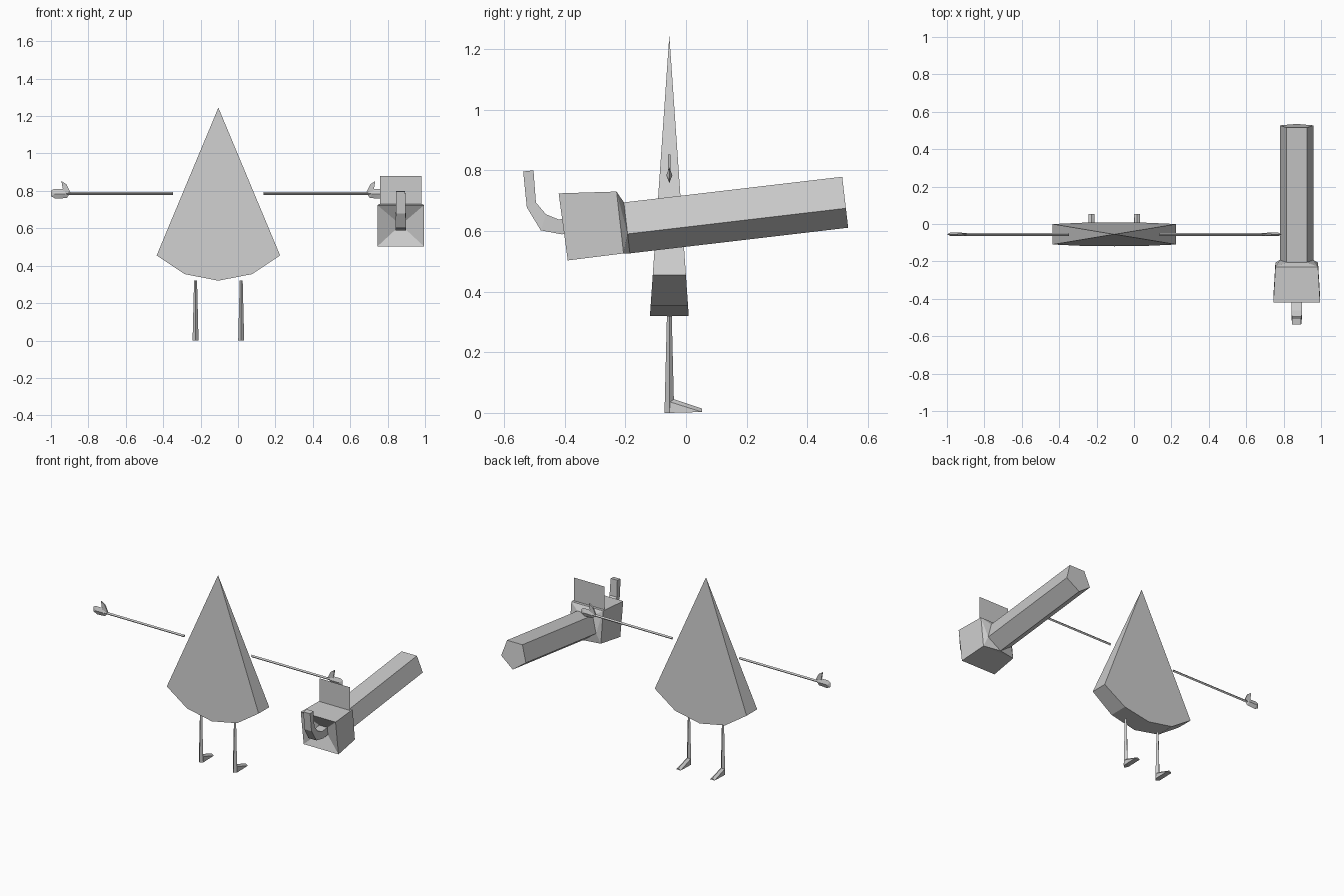
import bpy, bmesh, math
from mathutils import Vector

if "Cube" in bpy.data.objects:
    bpy.data.objects.remove(bpy.data.objects["Cube"])

CX, CY = -0.105, -0.055      # centre of the figure
TX = 0.87                    # centre line of the tube tool

grey = bpy.data.materials.new("plain_grey")
grey.diffuse_color = (0.6, 0.6, 0.6, 1)
grey.use_nodes = True
grey.node_tree.nodes["Principled BSDF"].inputs["Base Color"].default_value = grey.diffuse_color


def finish(name, bm):
    bmesh.ops.recalc_face_normals(bm, faces=bm.faces)
    me = bpy.data.meshes.new(name)
    bm.to_mesh(me)
    bm.free()
    me.materials.append(grey)
    ob = bpy.data.objects.new(name, me)
    bpy.context.collection.objects.link(ob)
    return ob


def hull(name, pts):
    bm = bmesh.new()
    vs = [bm.verts.new(p) for p in pts]
    res = bmesh.ops.convex_hull(bm, input=vs)
    junk = {v for v in res["geom_interior"] + res["geom_unused"]
            if isinstance(v, bmesh.types.BMVert)}
    bmesh.ops.delete(bm, geom=list(junk), context='VERTS')
    bmesh.ops.dissolve_limit(bm, angle_limit=0.01, verts=bm.verts, edges=bm.edges)
    return finish(name, bm)


def loft(name, rings, cap_start=True, cap_end=True):
    bm = bmesh.new()
    rs = [[bm.verts.new(p) for p in r] for r in rings]
    n = len(rs[0])
    for a, b in zip(rs, rs[1:]):
        for i in range(n):
            j = (i + 1) % n
            bm.faces.new((a[i], a[j], b[j], b[i]))
    if cap_start:
        bm.faces.new(rs[0])
    if cap_end:
        bm.faces.new(rs[-1])
    return finish(name, bm)


# Wedge body, thickening from the apex to the curved bottom
bm = bmesh.new()
outline = [(-0.33, 0.455), (-0.18, 0.355), (0, 0.32), (0.18, 0.355), (0.33, 0.455)]
apex = bm.verts.new((CX, CY, 1.245))
sides = []
for s in (-1, 1):
    sides.append([bm.verts.new((CX + x, CY + s * 0.064 * (1.245 - z) / 0.925, z))
                  for x, z in outline])
    bm.faces.new([apex] + sides[-1])
f, b = sides
for i in range(4):
    bm.faces.new((f[i], f[i + 1], b[i + 1], b[i]))
bm.faces.new((apex, f[0], b[0]))
bm.faces.new((apex, f[4], b[4]))
finish("body", bm)

for s, side in ((-1, "left"), (1, "right")):
    # Thin floating arm
    r, z = 0.008, 0.785
    loft(side + "_arm", [[(CX + s * x, CY + dy, z + dz) for dy, dz in
                          ((r, 0), (0, r), (-r, 0), (0, -r))] for x in (0.242, 0.83)])
    # Mitten hand and thumb
    palm = [(0.895, 0.772), (0.895, 0.80), (0.88, 0.81), (0.82, 0.81),
            (0.795, 0.785), (0.81, 0.762), (0.87, 0.758)]
    pts = [(CX + s * x, CY, z) for x, z in palm]
    pts += [(CX + s * x, CY + e, 0.784) for x in (0.82, 0.875) for e in (-0.01, 0.01)]
    hull(side + "_hand", pts)
    thumb = [(0.83, 0.80), (0.79, 0.79), (0.812, 0.835), (0.839, 0.853)]
    hull(side + "_thumb", [(CX + s * x, CY + e, z) for x, z in thumb
                           for e in (-0.004, 0.004)])
    # Tapered leg and rearward foot
    lx = CX + s * 0.122
    loft(side + "_leg", [[(lx + r * a, CY + r * c, z) for a, c in
                          ((1, 0), (0, 1), (-1, 0), (0, -1))]
                         for r, z in ((0.016, 0), (0.008, 0.32))])
    foot = [(0, -0.04, 0.045), (0, 0.053, 0.014)]
    for e in (-1, 1):
        foot += [(e * 0.016, -0.055, 0), (e * 0.016, 0.053, 0.003),
                 (e * 0.014, -0.052, 0.036)]
    hull(side + "_foot", [(lx + x, y, z) for x, y, z in foot])

# Five-sided tube, tilted upward to the rear
tilt = math.radians(6.7)
axis = Vector((0, math.cos(tilt), math.sin(tilt)))
up = Vector((0, -math.sin(tilt), math.cos(tilt)))
start = Vector((TX, -0.196, 0.619))


def pentagon(dist):
    ring = []
    for k in range(5):
        a = math.radians(-90 + 72 * k)
        ring.append(start + axis * dist + Vector((0.0935 * math.cos(a), 0, 0))
                    + up * (0.0935 * math.sin(a)))
    return ring


loft("tube", [pentagon(0), pentagon(0.725)])


# Square head with a shallow funnel front
def square(hw, top, bottom):
    return [(TX - hw, *top), (TX + hw, *top), (TX + hw, *bottom), (TX - hw, *bottom)]


front = square(0.125, (-0.42, 0.724), (-0.39, 0.503))
back = square(0.114, (-0.229, 0.73), (-0.206, 0.526))
throat = square(0.02, (-0.362, 0.635), (-0.358, 0.6))
loft("head", [throat, front, back])

# Collar joining head to tube
hull("collar", back + pentagon(0))

# Bent spout, from the funnel up to its open tip
path = [((-0.35, 0.645), (-0.35, 0.595), 0.029),
        ((-0.42, 0.638), (-0.41, 0.589), 0.029),
        ((-0.462, 0.655), (-0.479, 0.602), 0.029),
        ((-0.495, 0.694), (-0.525, 0.678), 0.026),
        ((-0.503, 0.80), (-0.537, 0.796), 0.024)]
loft("spout", [square(w, a, c) for a, c, w in path])

# Upright sheet at the back of the head
bm = bmesh.new()
bm.faces.new([bm.verts.new((TX + x, -0.248, z)) for x, z in
              ((-0.11, 0.66), (0.11, 0.66), (0.11, 0.88), (-0.11, 0.88))])
finish("sight_plate", bm)
